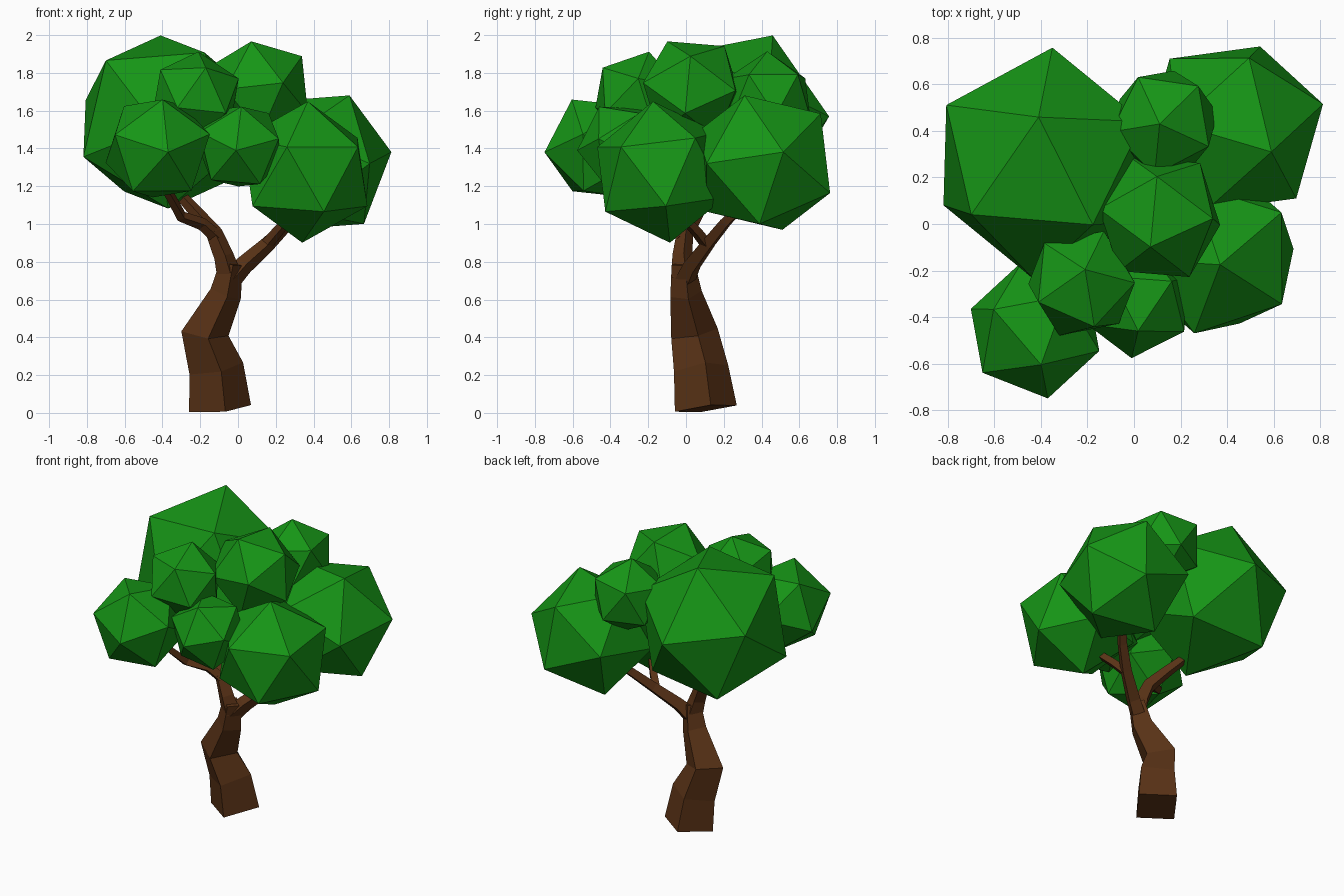
import bpy, bmesh
from math import cos, sin, radians
from mathutils import Vector, Matrix

if "Cube" in bpy.data.objects:
    bpy.data.objects.remove(bpy.data.objects["Cube"])


def material(name, color):
    m = bpy.data.materials.new(name)
    m.diffuse_color = color
    m.use_nodes = True
    m.node_tree.nodes["Principled BSDF"].inputs["Base Color"].default_value = m.diffuse_color
    return m


LEAF = material("leaf_green", (0.008, 0.30, 0.008, 1))
BARK = material("bark_brown", (0.10, 0.032, 0.008, 1))


def finish(bm, name, mat):
    bmesh.ops.recalc_face_normals(bm, faces=bm.faces)
    mesh = bpy.data.meshes.new(name)
    bm.to_mesh(mesh)
    bm.free()
    mesh.materials.append(mat)
    obj = bpy.data.objects.new(name, mesh)
    bpy.context.collection.objects.link(obj)
    return obj


def frame(a, b):
    # orthonormal frame with z along a and x leaning toward b
    z = a.normalized()
    x = (b - z * b.dot(z)).normalized()
    return Matrix((x, z.cross(x), z)).transposed()


def leaf_clump(name, centre, radius, pole, neighbour):
    # icosahedron turned so one corner points along pole, the next toward neighbour
    bm = bmesh.new()
    bmesh.ops.create_icosphere(bm, subdivisions=1, radius=radius)
    v = max(bm.verts, key=lambda v: v.co.z)
    n = v.link_edges[0].other_vert(v)
    rot = frame(Vector(pole), Vector(neighbour)) @ frame(v.co, n.co).transposed()
    for w in bm.verts:
        w.co = rot @ w.co + Vector(centre)
    finish(bm, name, LEAF)


def limb(name, path):
    # square tapering tube; path points are (x, y, z, half diagonal)
    bm = bmesh.new()
    pts = [Vector(p[:3]) for p in path]
    ref = Vector((cos(radians(-81)), sin(radians(-81)), 0))
    rings = []
    for i, p in enumerate(pts):
        t = pts[min(i + 1, len(pts) - 1)] - pts[max(i - 1, 0)]
        m = frame(t, ref)
        r = path[i][3]
        rings.append([bm.verts.new(p + m @ Vector((r * cos(radians(a)), r * sin(radians(a)), 0)))
                      for a in (0, 90, 180, 270)])
    for a, b in zip(rings, rings[1:]):
        for k in range(4):
            j = (k + 1) % 4
            bm.faces.new((a[k], a[j], b[j], b[k]))
    bm.faces.new(rings[0][::-1])
    bm.faces.new(rings[-1])
    finish(bm, name, BARK)


# trunk and branches
limb("trunk", [(-.095, .105, .023, .167), (-.115, .08, .235, .147), (-.175, .045, .42, .127),
               (-.065, .0, .63, .085), (-.035, -.015, .79, .062)])
limb("left_branch", [(-.045, -.01, .72, .066), (-.075, -.02, .83, .053), (-.125, -.005, .95, .045),
                     (-.22, .06, 1.06, .036), (-.32, .14, 1.17, .028)])
limb("left_front_branch", [(-.11, -.01, .93, .038), (-.19, -.05, 1.0, .034), (-.30, -.13, 1.04, .03),
                           (-.37, -.25, 1.17, .026)])
limb("right_branch", [(-.04, -.005, .70, .055), (.03, .03, .78, .05), (.165, .12, .90, .04),
                      (.27, .21, 1.01, .034), (.37, .32, 1.12, .028)])
limb("right_front_branch", [(.15, .11, .89, .033), (.21, .055, .96, .03), (.29, -.03, 1.05, .026)])

# leaf clumps: centre, radius, one corner direction, next corner direction
clumps = {
    "leaves_back_left": ((-.39, .26, 1.54), .50, (-.02, .20, .46), (-.37, .30, .29)),
    "leaves_back_right": ((.425, .41, 1.325), .405, (.165, -.10, .355), (.38, .11, .04)),
    "leaves_front_right": ((.355, -.13, 1.275), .377, (.015, -.045, .375), (.275, -.21, .13)),
    "leaves_front_left": ((-.425, -.455, 1.40), .30, (.055, -.295, -.02), (.025, -.145, .27)),
    "leaves_front_middle": ((.01, -.33, 1.41), .248, (-.02, -.24, -.02), (.01, -.11, .22)),
    "leaves_upper_front": ((-.225, -.255, 1.67), .25, (.015, .06, .245), (.05, -.20, .09)),
    "leaves_upper_middle": ((.11, .03, 1.71), .29, (-.04, -.13, .26), (.26, .03, .12)),
    "leaves_upper_back": ((.13, .435, 1.665), .25, (-.02, -.005, .25), (.17, .18, .11)),
}
for name, spec in clumps.items():
    leaf_clump(name, *spec)
